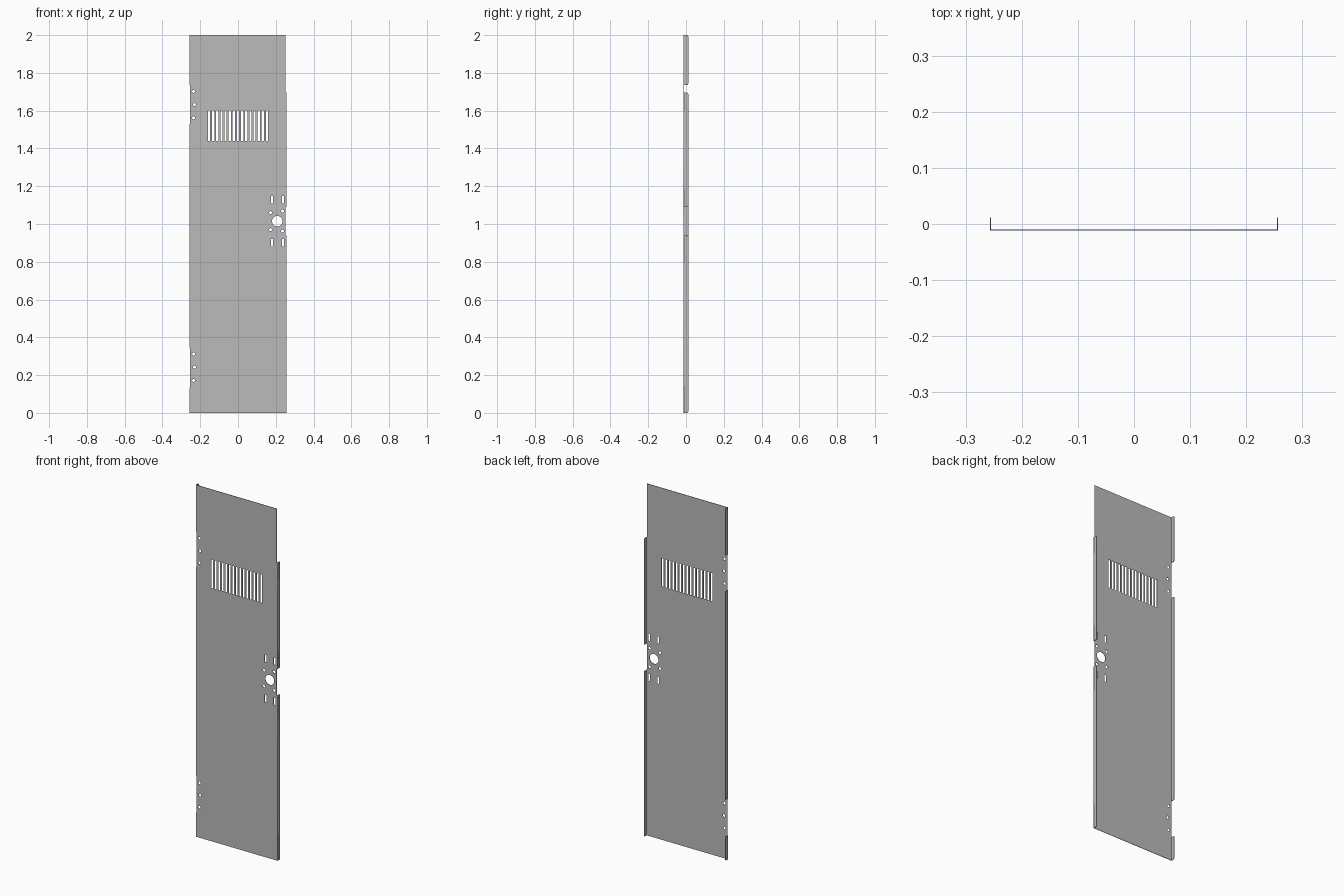
import bpy
from math import sin, cos, pi
from mathutils import Matrix

cube = bpy.data.objects.get("Cube")
if cube:
    bpy.data.objects.remove(cube)

HALF, DEPTH, T = 0.257, 0.012, 0.0025   # half width, half depth, sheet thickness

steel = bpy.data.materials.new("grey_steel")
steel.use_nodes = True
GREY = (0.5, 0.5, 0.5, 1)
steel.diffuse_color = GREY
steel.node_tree.nodes["Principled BSDF"].inputs["Base Color"].default_value = GREY


def sheet(name, loops, matrix):
    """Flat sheet: the first loop is the outline, the others are holes."""
    curve = bpy.data.curves.new(name, 'CURVE')
    curve.dimensions = '2D'
    curve.fill_mode = 'BOTH'
    curve.extrude = T / 2
    for loop in loops:
        spline = curve.splines.new('POLY')
        spline.points.add(len(loop) - 1)
        for point, (u, v) in zip(spline.points, loop):
            point.co = (u, v, 0, 1)
        spline.use_cyclic_u = True
    obj = bpy.data.objects.new(name, curve)
    bpy.context.collection.objects.link(obj)
    obj.matrix_world = matrix
    bpy.ops.object.select_all(action='DESELECT')
    obj.select_set(True)
    bpy.context.view_layer.objects.active = obj
    bpy.ops.object.convert(target='MESH')
    obj = bpy.context.object
    obj.data.materials.clear()
    obj.data.materials.append(steel)
    return obj


def circle(x, z, r, n=20):
    return [(x + r * cos(2 * pi * i / n), z + r * sin(2 * pi * i / n)) for i in range(n)]


def box(x, z, w, h):
    return [(x - w / 2, z - h / 2), (x + w / 2, z - h / 2),
            (x + w / 2, z + h / 2), (x - w / 2, z + h / 2)]


# Height ranges of the folded flanges on each side
right_spans = [(0, 0.94), (1.09, 1.695)]
left_spans = [(0, 0.135), (0.345, 1.53), (1.735, 2)]


def edge(spans, x, inset):
    """Panel edge going up, set back wherever there is no flange."""
    points = []
    for low, high in spans:
        points += [(inset, low), (x, low), (x, high), (inset, high)]
    return [p for p in points if p[0] == x or 0 < p[1] < 2]


outline = edge(right_spans, HALF, 0.2515) + [(0.2515, 2)]
outline += edge(left_spans, -HALF, -0.2535)[::-1]
holes = []

# Ventilation slots
SLOTS = 15
for i in range(SLOTS):
    holes.append(box(-0.1535 + i * 0.307 / (SLOTS - 1), 1.52, 0.012, 0.162))

# Hinge screw holes
for z in (0.242, 1.632):
    holes += [circle(-0.235, z - 0.07, 0.008), circle(-0.231, z, 0.008),
              circle(-0.235, z + 0.07, 0.008)]

# Lock opening with its screw holes and slots
holes.append(circle(0.208, 1.015, 0.028, 32))
for s in (-1, 1):
    holes += [circle(0.172, 1.015 + s * 0.045, 0.008),
              circle(0.236, 1.015 + s * 0.053, 0.008)]
    for x in (0.181, 0.238):
        holes.append(box(x, 1.015 + s * 0.114, 0.011, 0.041))

upright = Matrix(((1, 0, 0, 0), (0, 0, -1, -DEPTH + T / 2), (0, 1, 0, 0), (0, 0, 0, 1)))
sheet("door_panel", [outline] + holes, upright)


# Folded side flanges with rounded free corners
def flange(name, x, low, high, r=0.008):
    front, back = -DEPTH + T, DEPTH
    arc = [(r * cos(i * pi / 8), r * sin(i * pi / 8)) for i in range(5)]
    loop = [(front, low)]
    loop += [(back - r + c, low + r - s) for c, s in reversed(arc)]
    loop += [(back - r + c, high - r + s) for c, s in arc]
    loop.append((front, high))
    sheet(name, [loop], Matrix(((0, 0, 1, x), (1, 0, 0, 0), (0, 1, 0, 0), (0, 0, 0, 1))))


for side, sign, spans in (("left", 1, right_spans), ("right", -1, left_spans)):
    for i, (low, high) in enumerate(spans):
        flange(f"{side}_flange_{i + 1}", sign * (HALF - T / 2), low, high)
